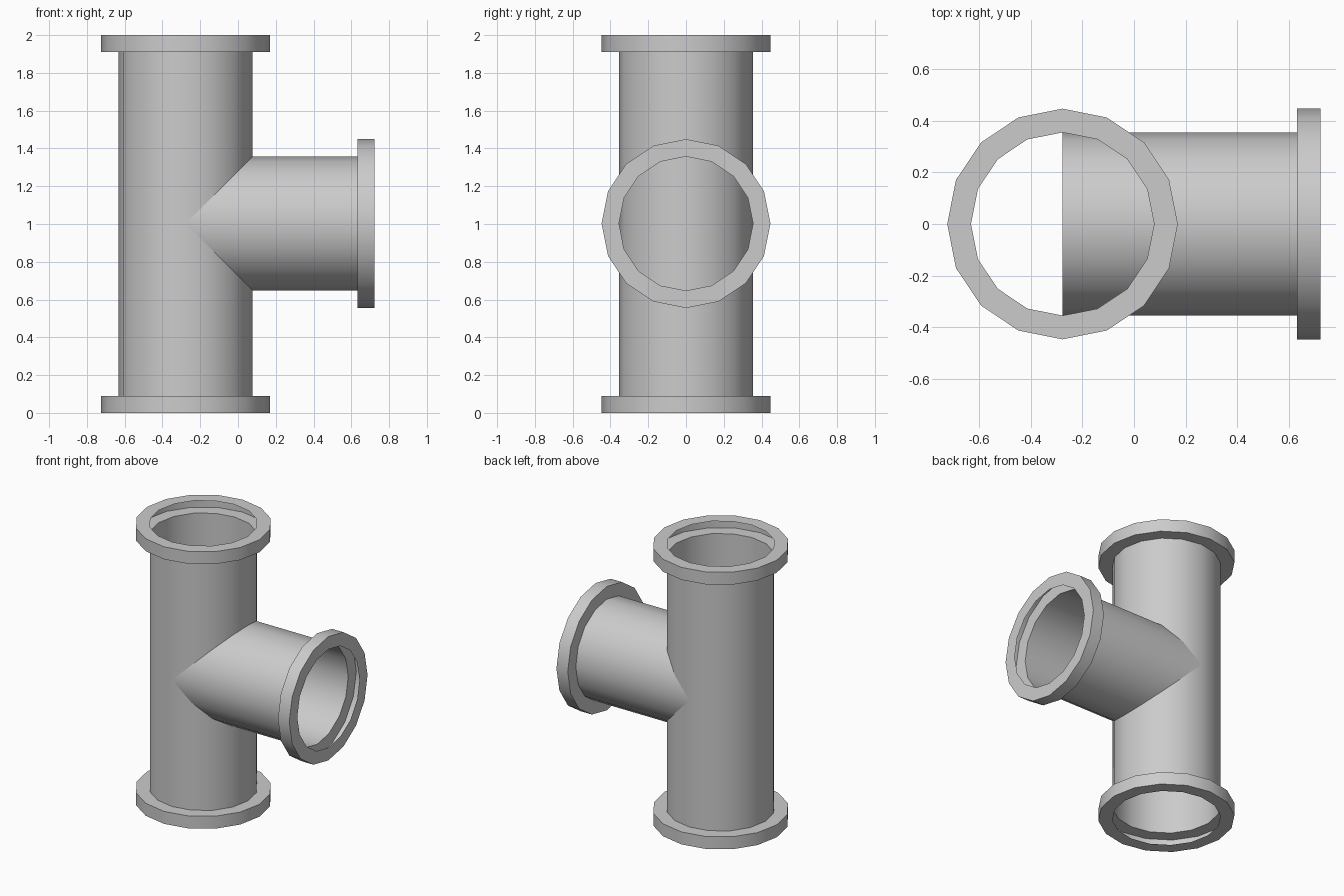
import bpy
import bmesh
from math import cos, sin, tau, radians
from mathutils import Matrix

cube = bpy.data.objects.get("Cube")
if cube:
    bpy.data.objects.remove(cube, do_unlink=True)

SIDES = 16
PIPE_R, RIM_R = 0.355, 0.447
RIM_H = 0.09
AXIS_X = -0.277
BRANCH_Z = 1.002
BRANCH_END = 0.722 - AXIS_X

grey = bpy.data.materials.new("light grey")
grey.use_nodes = True
colour = (0.6, 0.6, 0.6, 1)
grey.diffuse_color = colour
grey.node_tree.nodes["Principled BSDF"].inputs["Base Color"].default_value = colour


def lathe(name, profile, matrix):
    """Spin an open (radius, height) profile around z, then place it."""
    bm = bmesh.new()
    rings = [[bm.verts.new((r * cos(tau * i / SIDES), r * sin(tau * i / SIDES), h))
              for i in range(SIDES)] for r, h in profile]
    for low, high in zip(rings, rings[1:]):
        for i in range(SIDES):
            j = (i + 1) % SIDES
            bm.faces.new((low[i], low[j], high[j], high[i]))
    bm.transform(matrix)
    mesh = bpy.data.meshes.new(name)
    bm.to_mesh(mesh)
    bm.free()
    mesh.materials.append(grey)
    obj = bpy.data.objects.new(name, mesh)
    bpy.context.collection.objects.link(obj)
    bpy.ops.object.select_all(action="DESELECT")
    obj.select_set(True)
    bpy.context.view_layer.objects.active = obj
    bpy.ops.object.shade_smooth_by_angle(angle=radians(30))


def pipe(name, start, end, matrix):
    lathe(name, [(PIPE_R, start), (PIPE_R, end)], matrix)


def flange(name, start, matrix):
    # Hollow collar, open towards the bore
    end = start + RIM_H
    lathe(name, [(PIPE_R, start), (RIM_R, start), (RIM_R, end), (PIPE_R, end)], matrix)


upright = Matrix.Translation((AXIS_X, 0, 0))
sideways = Matrix.Translation((AXIS_X, 0, BRANCH_Z)) @ Matrix.Rotation(radians(90), 4, "Y")

# Vertical run with a collar at each end
pipe("main_pipe", RIM_H, 2 - RIM_H, upright)
flange("bottom_flange", 0, upright)
flange("top_flange", 2 - RIM_H, upright)

# Side branch, reaching in to the main axis
pipe("branch_pipe", 0, BRANCH_END - RIM_H, sideways)
flange("branch_flange", BRANCH_END - RIM_H, sideways)
